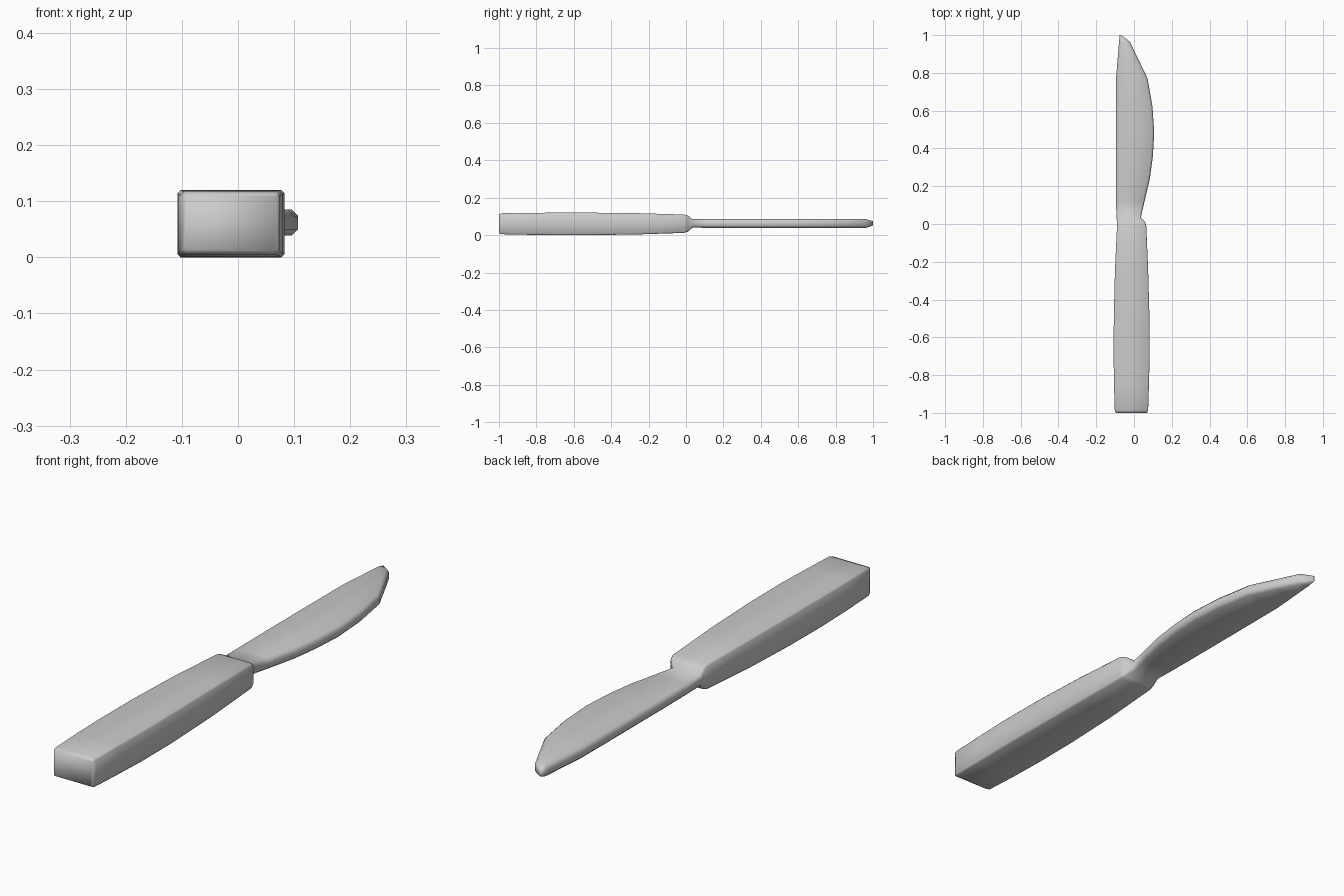
import bpy, bmesh


def ring(y, x0, x1, z0, z1, c):
    # rectangle with chamfered corners at station y
    return [(x0 + c, y, z0), (x1 - c, y, z0), (x1, y, z0 + c), (x1, y, z1 - c),
            (x1 - c, y, z1), (x0 + c, y, z1), (x0, y, z1 - c), (x0, y, z0 + c)]


def loft(name, stations):
    bm = bmesh.new()
    rings = [[bm.verts.new(p) for p in ring(*s)] for s in stations]
    for a, b in zip(rings, rings[1:]):
        for i in range(8):
            j = (i + 1) % 8
            bm.faces.new((a[i], a[j], b[j], b[i]))
    bm.faces.new(rings[0])
    bm.faces.new(rings[-1])
    bmesh.ops.recalc_face_normals(bm, faces=bm.faces)
    for f in bm.faces:
        f.smooth = True
    me = bpy.data.meshes.new(name)
    bm.to_mesh(me)
    bm.free()
    ob = bpy.data.objects.new(name, me)
    bpy.context.collection.objects.link(ob)
    return ob


# handle stations, then neck, then blade: y, x left, x right, z low, z high, chamfer
handle = [
    (-1.0, -0.096, 0.069, 0.011, 0.112, 0.004),
    (-0.985, -0.102, 0.075, 0.005, 0.117, 0.006),
    (-0.85, -0.106, 0.079, 0.002, 0.119, 0.006),
    (-0.70, -0.108, 0.083, 0.0, 0.120, 0.006),
    (-0.50, -0.107, 0.082, 0.0, 0.120, 0.006),
    (-0.25, -0.101, 0.075, 0.004, 0.117, 0.006),
    (-0.01, -0.090, 0.065, 0.012, 0.110, 0.006),
    (0.01, -0.089, 0.059, 0.018, 0.104, 0.007),
    (0.035, -0.093, 0.036, 0.040, 0.085, 0.010),
]
blade = [(y, x0, x1, 0.039, 0.085, 0.011) for y, x0, x1 in [
    (0.12, -0.095, 0.056), (0.24, -0.096, 0.084), (0.36, -0.096, 0.100),
    (0.48, -0.096, 0.107), (0.62, -0.096, 0.098), (0.77, -0.095, 0.072),
    (0.87, -0.087, 0.024), (0.965, -0.079, -0.022)]]
tip = [(1.0, -0.076, -0.068, 0.052, 0.074, 0.003)]
loft("knife", handle + blade + tip)
